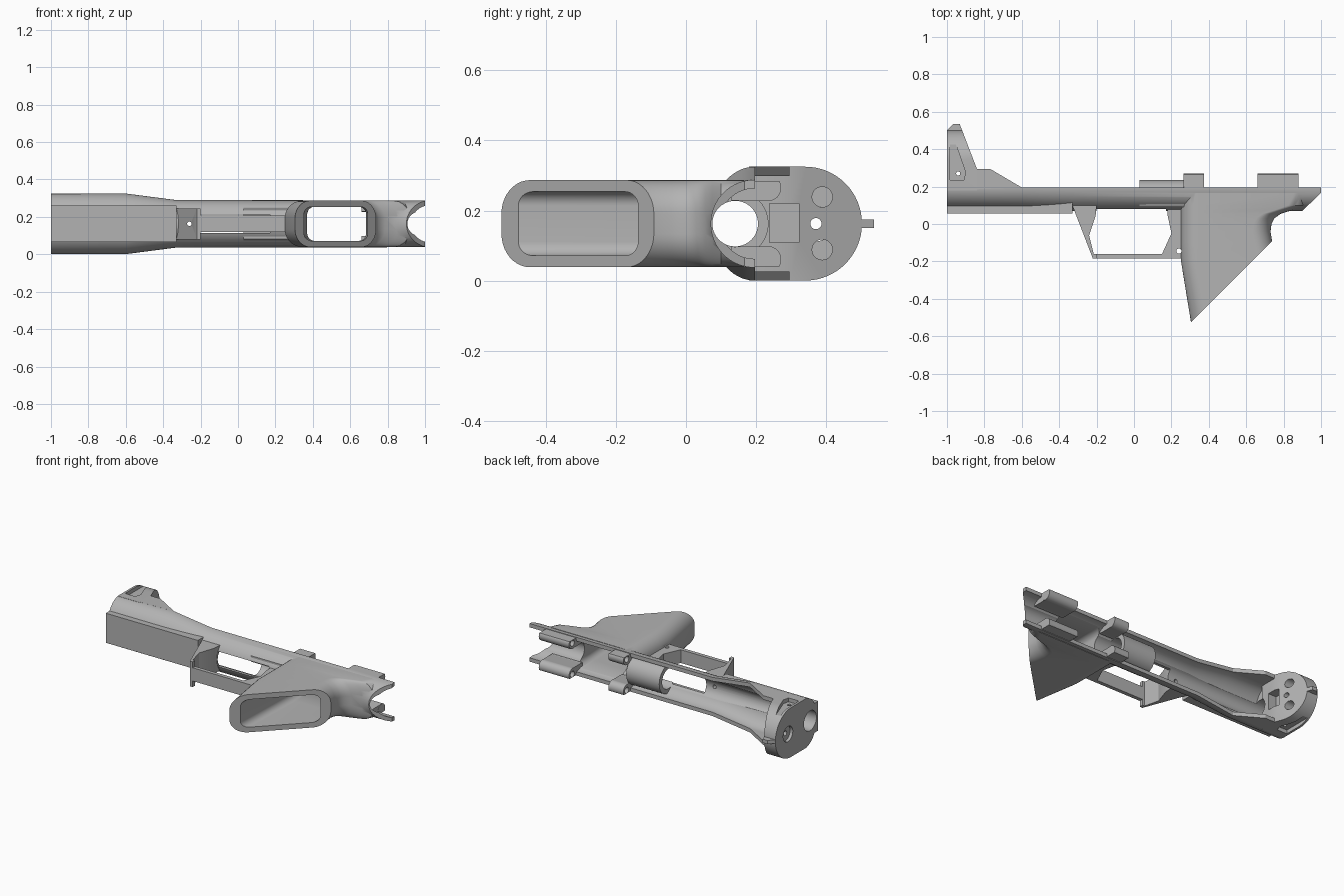
import bpy, bmesh, math
from mathutils import Vector

if "Cube" in bpy.data.objects:
    bpy.data.objects.remove(bpy.data.objects["Cube"], do_unlink=True)

mat = bpy.data.materials.new("grey plastic")
mat.use_nodes = True
GREY = (0.45, 0.45, 0.45, 1)
mat.diffuse_color = GREY
mat.node_tree.nodes["Principled BSDF"].inputs["Base Color"].default_value = GREY
MID = 0.163   # symmetry plane height
BORE = 0.14   # bore axis position in y


def loft(name, rings):
    """Skin a solid through equal-length rings of points."""
    bm = bmesh.new()
    loops = [[bm.verts.new(p) for p in r] for r in rings]
    n = len(loops[0])
    for a, b in zip(loops, loops[1:]):
        for i in range(n):
            j = (i + 1) % n
            bm.faces.new((a[i], a[j], b[j], b[i]))
    bm.faces.new(loops[0])
    bm.faces.new(loops[-1])
    bmesh.ops.recalc_face_normals(bm, faces=bm.faces)
    me = bpy.data.meshes.new(name)
    bm.to_mesh(me)
    bm.free()
    me.materials.append(mat)
    ob = bpy.data.objects.new(name, me)
    bpy.context.collection.objects.link(ob)
    return ob


def plate(name, pts, z0, z1):
    """Side outline extruded across the width."""
    return loft(name, [[(x, y, z) for x, y in pts] for z in (z0, z1)])


def box(name, x0, x1, y0, y1, z0, z1):
    return plate(name, [(x0, y0), (x1, y0), (x1, y1), (x0, y1)], z0, z1)


def rod(name, axis, a, b, u, v, r, n=40):
    """Cylinder along x, y or z, centred on the other two coordinates."""
    def place(t, i):
        c = [u + r * math.cos(i * math.tau / n), v + r * math.sin(i * math.tau / n)]
        c.insert("xyz".index(axis), t)
        return c
    return loft(name, [[place(t, i) for i in range(n)] for t in (a, b)])


def trough(name, stations, top, n=32):
    """Half-round section running along x, flat at the given top."""
    rings = []
    for x, ry, rz in stations:
        arc = [(x, 0.195 - ry * math.sin(math.pi * i / n),
                MID + rz * math.cos(math.pi * i / n)) for i in range(n + 1)]
        rings.append([(x, top, MID + rz)] + arc + [(x, top, MID - rz)])
    return loft(name, rings)


def well(name, stations, half, rad, n=10):
    """Rounded rectangles stacked along y."""
    rings = []
    for y, x0, x1 in stations:
        ring = []
        corners = [(x1 - rad, half - rad), (x0 + rad, half - rad),
                   (x0 + rad, rad - half), (x1 - rad, rad - half)]
        for k, (cx, cz) in enumerate(corners):
            for i in range(n + 1):
                t = (k + i / n) * math.pi / 2
                ring.append((cx + rad * math.cos(t), y, MID + cz + rad * math.sin(t)))
        rings.append(ring)
    return loft(name, rings)


def combine(ob, others, op="DIFFERENCE"):
    """Apply booleans and remove the helper solids."""
    for other in others:
        other.hide_render = True
        m = ob.modifiers.new("bool", "BOOLEAN")
        m.operation, m.solver, m.object = op, "EXACT", other
        bpy.ops.object.select_all(action="DESELECT")
        bpy.context.view_layer.objects.active = ob
        ob.select_set(True)
        bpy.ops.object.modifier_apply(modifier=m.name)
        bpy.data.objects.remove(other, do_unlink=True)
    return ob


# Long trough body, wider at the front end
body = trough("body", [(-1, 0.125, 0.162), (-0.6, 0.125, 0.162),
                       (-0.33, 0.125, 0.127), (1, 0.125, 0.125)], 0.196)
combine(body, [box("strip", -0.999, -0.33, 0.055, 0.13, 0.066, 0.26)], "UNION")

# Hollow grip blending into the body
grip = well("grip", [(0.165, 0.25, 0.95), (0.1, 0.25, 0.92), (0.075, 0.25, 0.85),
                     (0.055, 0.25, 0.785), (0.03, 0.25, 0.75), (0, 0.25, 0.735),
                     (-0.04, 0.25, 0.73), (-0.1, 0.25, 0.74), (-0.19, 0.25, 0.76),
                     (-0.54, 0.307, 0.8)], 0.124, 0.095)
combine(grip, [plate("grip_slant", [(0.2, -0.63), (0.9, 0.07), (1.2, 0.07), (1.2, -0.9),
                                    (0.2, -0.9)], -0.1, 0.5)])
combine(body, [grip], "UNION")

# Guard: wide front leg, narrow bar and rear web
leg = plate("guard_leg", [(-0.33, 0.1), (-0.22, -0.185), (-0.2, -0.185), (-0.2, -0.16),
                          (-0.215, -0.16), (-0.24, -0.06), (-0.205, 0.045), (-0.2, 0.1)],
            0.08, 0.246)
bar = plate("guard_bar", [(-0.21, -0.185), (0.27, -0.185), (0.3, 0.1), (0.18, 0.1),
                          (0.18, 0.045), (0.2, -0.05), (0.15, -0.16), (-0.21, -0.16)],
            0.12, 0.207)
combine(body, [leg, bar], "UNION")

# Openings: channel, grip cavity, slot, bore, angled tail, pin holes
combine(body, [
    trough("channel", [(-0.86, 0.1, 0.136), (-0.6, 0.1, 0.136),
                       (-0.33, 0.1, 0.102), (1.1, 0.1, 0.1)], 0.4),
    well("cavity", [(-0.7, 0.345, 0.725), (0.02, 0.37, 0.685), (0.4, 0.37, 0.685)], 0.091, 0.04),
    box("slot", -0.2, 0.17, 0.02, 0.2, 0.113, 0.213),
    rod("bore", "x", -1.1, 1.1, BORE, MID, 0.065),
    plate("tail_slant", [(0.89, 0.06), (1, 0.167), (1.1, 0.167), (1.1, 0.04), (0.89, 0.04)],
          -0.1, 0.5),
    rod("guard_pin", "z", -0.1, 0.5, 0.24, -0.145, 0.014, 16),
    rod("leg_pin", "y", -0.3, 0.3, -0.26, MID, 0.012, 16)])

# Front tower: rounded end section trimmed to the side outline
tower = plate("tower", [(-1, 0.18), (-1, 0.53), (-0.93, 0.53), (-0.84, 0.295), (-0.84, 0.18)],
              -0.1, 0.5)
arch = [(0.34 + 0.161 * math.sin(i * math.pi / 32), MID + 0.162 * math.cos(i * math.pi / 32))
        for i in range(33)]
section = [(0.18, MID + 0.162)] + arch + [(0.18, MID - 0.162)]
combine(tower, [loft("arch", [[(x, y, z) for y, z in section] for x in (-1.1, -0.7)])], "INTERSECT")
nub = plate("nub", [(-1, 0.48), (-1, 0.5), (-0.965, 0.535), (-0.932, 0.535), (-0.912, 0.48)],
            0.151, 0.175)
combine(tower, [nub], "UNION")
pocket = [(-0.985, 0.235), (-0.985, 0.49), (-0.975, 0.49), (-0.9, 0.275), (-0.91, 0.235)]
combine(tower, [
    rod("bore", "x", -1.1, -0.7, BORE, MID, 0.065),
    rod("centre_hole", "x", -1.1, -0.7, 0.37, MID, 0.016, 20),
    rod("upper_hole", "x", -0.985, -0.7, 0.388, 0.239, 0.029, 28),
    rod("lower_hole", "x", -0.985, -0.7, 0.388, 0.089, 0.029, 28),
    rod("end_recess", "x", -1.1, -0.98, 0.37, MID, 0.05, 32),
    box("square_recess", -0.9, -0.7, 0.238, 0.322, 0.109, 0.22),
    plate("upper_pocket", pocket, 0.3, 0.5), plate("lower_pocket", pocket, -0.1, 0.026),
    rod("cross_pin", "z", -0.1, 0.5, -0.94, 0.27, 0.011, 16)])

# Raised side walls behind the tower and screw lugs, one per side
parts = [body, tower]
for side, word in ((1, "upper"), (-1, "lower")):
    parts.append(plate(word + "_wall", [(-0.85, 0.185), (-0.6, 0.195), (-0.77, 0.295),
                                        (-0.85, 0.295)],
                       MID + side * 0.136, MID + side * 0.162))
    for x0, x1, place in ((0.265, 0.375, "front"), (0.66, 0.88, "rear")):
        z = MID + side * 0.102
        lug = rod(word + "_" + place + "_lug", "x", x0, x1, 0.233, z, 0.038)
        pad = box("pad", x0 + 0.001, x1 - 0.001, 0.13, 0.233, z - 0.037, z + 0.037)
        combine(lug, [pad], "UNION")
        hull = trough("hull", [(0, 0.122, 0.122), (1, 0.122, 0.122)], 0.4)
        combine(lug, [hull], "INTERSECT")
        combine(lug, [rod("screw_hole", "x", x0 - 0.01, x1 - 0.03, 0.235, z, 0.02, 24),
                      rod("bore", "x", 0, 1, BORE, MID, 0.066)])
        parts.append(lug)

# Inner sleeve around the bore
sleeve = rod("sleeve", "x", 0.03, 0.27, BORE, MID, 0.095)
combine(sleeve, [rod("bore", "x", 0, 0.3, BORE, MID, 0.065),
                 box("sleeve_trim", 0, 0.3, 0, 0.09, 0, 0.4)])
parts.append(sleeve)

for ob in parts:
    bpy.ops.object.select_all(action="DESELECT")
    bpy.context.view_layer.objects.active = ob
    ob.select_set(True)
    bpy.ops.object.shade_smooth_by_angle(angle=math.radians(30))
